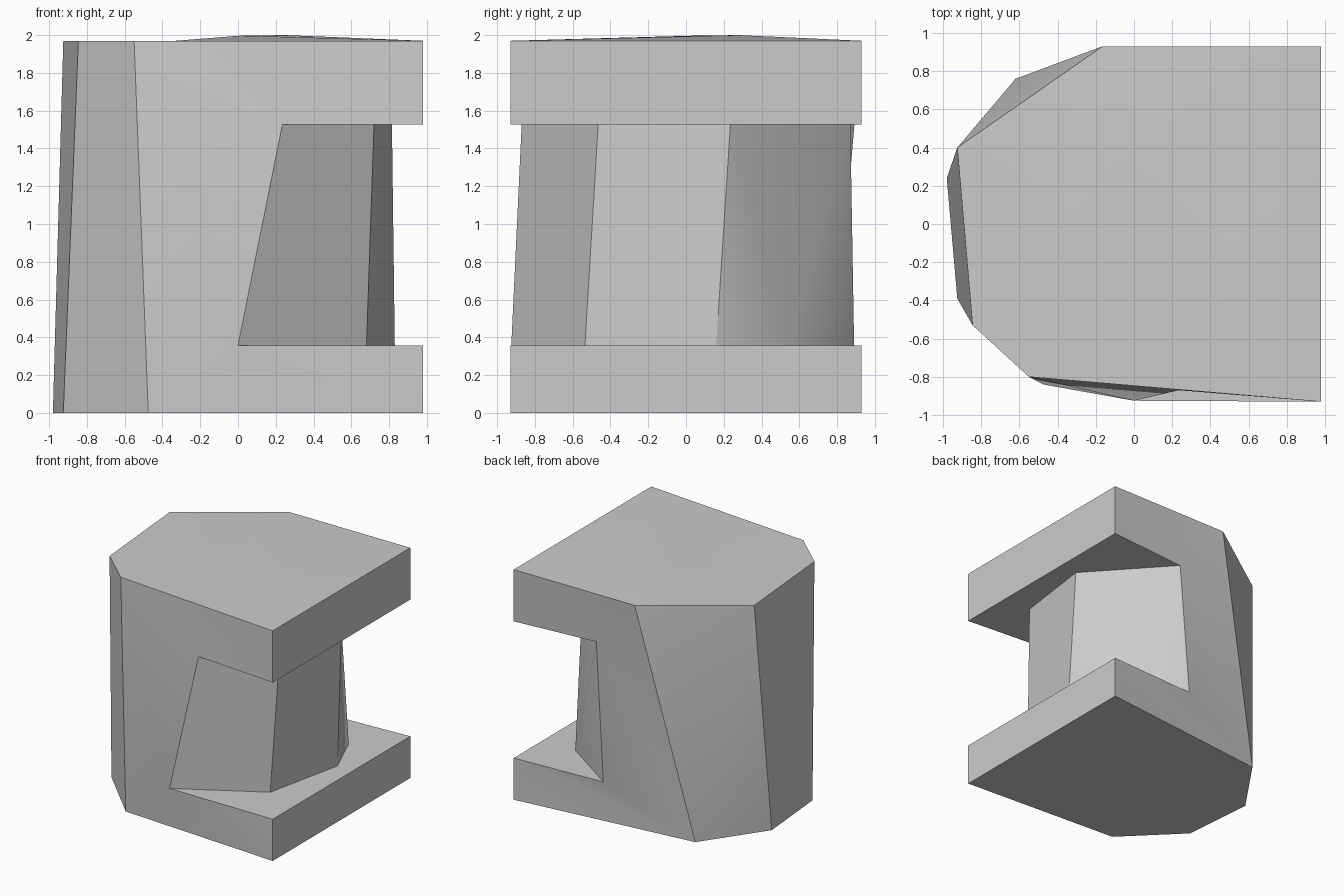
import bpy
import bmesh
import math

cube = bpy.data.objects.get("Cube")
if cube:
    bpy.data.objects.remove(cube)

# heights of the base, the two ledges and the roof rim
BASE, LOW, HIGH, RIM = 0.0, 0.357, 1.527, 1.97

stone = bpy.data.materials.new("light_grey")
stone.use_nodes = True
colour = (0.6, 0.6, 0.6, 1)
stone.diffuse_color = colour
stone.node_tree.nodes["Principled BSDF"].inputs["Base Color"].default_value = colour

bm = bmesh.new()


def ring(points, z):
    return [bm.verts.new((x, y, z)) for x, y in points]


def strip(lower, upper):
    """Wall panels between two matching open rows of points."""
    for i in range(len(lower) - 1):
        bm.faces.new((lower[i], lower[i + 1], upper[i + 1], upper[i]))


def fan(hub, row):
    """Triangles from one hub point to a row of points."""
    for a, b in zip(row, row[1:]):
        bm.faces.new((hub, a, b))


# square ends of both slabs, front corner and back corner
ends = [(0.98, -0.93), (0.98, 0.93)]
front, back = zip(*[ring(ends, z) for z in (BASE, LOW, HIGH, RIM)])

# rounded side, slightly twisted from base to rim
foot = ring([(-0.475, -0.84), (-0.925, -0.39), (-0.98, 0.24), (-0.62, 0.76)], BASE)
head = ring([(-0.55, -0.8), (-0.845, -0.53), (-0.925, 0.4), (-0.165, 0.93)], RIM)
strip(foot[:3], head[:3])

# recessed column between the slabs
low = ring([(0, -0.925), (0.68, -0.535), (0.83, 0.16), (0.67, 0.54), (0.16, 0.89)], LOW)
high = ring([(0.235, -0.87), (0.72, -0.465), (0.815, 0.235), (0.24, 0.87)], HIGH)
strip(low[:3], high[:3])
fan(low[3], [low[2], high[2], high[3], low[4]])

# slab ends and the ledges facing the recess
for i in (0, 2):
    bm.faces.new((front[i], back[i], back[i + 1], front[i + 1]))
bm.faces.new([front[1], back[1]] + low[::-1])
bm.faces.new([front[2], back[2]] + high[::-1])

# front wall around the recess
fan(low[0], [front[1], front[0], foot[0], head[0], high[0]])
bm.faces.new((high[0], front[2], front[3], head[0]))

# back wall fanning out from one base corner
fan(foot[3], [back[0], back[1], low[4], high[3], head[3], head[2], foot[2]])
bm.faces.new((head[3], high[3], back[2], back[3]))

# underside, very slightly dished
dish = bm.verts.new((0.1, 0.1, 0.012))
fan(dish, [front[0], back[0]] + foot[::-1] + [front[0]])

# roof: level on the rounded side, rising to a short shallow ridge
level = bm.verts.new((-0.33, -0.05, RIM))
ridge_start = bm.verts.new((0.01, 0.04, 1.997))
ridge_end = bm.verts.new((0.25, 0.28, 2))
fan(level, [ridge_start, front[3]] + head + [ridge_start])
fan(ridge_end, [ridge_start, front[3], back[3], head[3], ridge_start])

bmesh.ops.recalc_face_normals(bm, faces=bm.faces)
mesh = bpy.data.meshes.new("notched_block")
bm.to_mesh(mesh)
bm.free()
mesh.materials.append(stone)
block = bpy.data.objects.new("notched_block", mesh)
bpy.context.collection.objects.link(block)

bpy.ops.object.select_all(action="DESELECT")
block.select_set(True)
bpy.context.view_layer.objects.active = block
bpy.ops.object.shade_smooth_by_angle(angle=math.radians(30))
